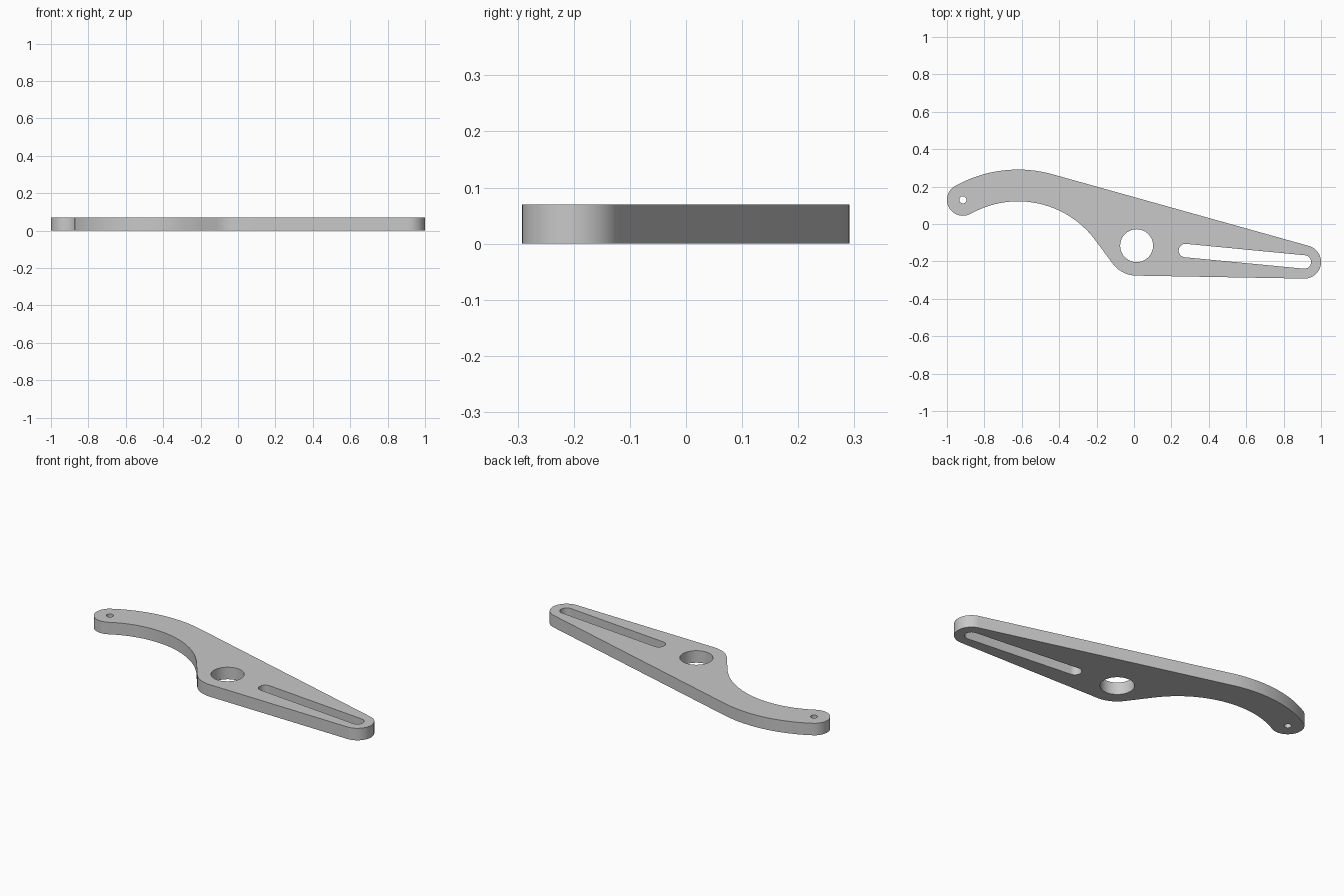
import bpy
from math import sin, cos, radians

cube = bpy.data.objects.get("Cube")
if cube:
    bpy.data.objects.remove(cube)

THICKNESS = 0.07


def arc(centre, radius, start, end, steps):
    """Points along an arc, angles in degrees."""
    angles = [radians(start + (end - start) * i / steps) for i in range(steps + 1)]
    return [(centre[0] + radius * cos(a), centre[1] + radius * sin(a)) for a in angles]


def circle(centre, radius, steps):
    return arc(centre, radius, 0, 360, steps)[:-1]


# Key centres of the lever
tip = (-0.915, 0.129)
bend = (-0.62, -0.394)
hub = (0.014, -0.116)
slot_start = (0.275, -0.142)
slot_end = (0.911, -0.203)

# Outer profile: round tip, curved back, round end, hub and concentric inner curve,
# joined by tangent straight edges
outline = (
    arc(tip, 0.085, 299.4, 119.4, 28)
    + arc(bend, 0.685, 119.4, 74.4, 32)
    + arc(slot_end, 0.089, 74.4, -91, 28)
    + arc(hub, 0.16, -91, -143.6, 16)
    + arc(bend, 0.515, 36.4, 119.4, 44)
)

# Openings: pivot bore, pin hole and long slot
slot = arc(slot_start, 0.036, 84.5, 264.5, 16) + arc(slot_end, 0.036, 264.5, 444.5, 16)
loops = [outline, circle(hub, 0.088, 48), circle(tip, 0.019, 24), slot]

# Filled flat curve, extruded to a plate
curve = bpy.data.curves.new("lever_plate", "CURVE")
curve.dimensions = "2D"
curve.fill_mode = "BOTH"
curve.extrude = THICKNESS / 2
for points in loops:
    spline = curve.splines.new("POLY")
    spline.points.add(len(points) - 1)
    for point, (x, y) in zip(spline.points, points):
        point.co = (x, y, 0, 1)
    spline.use_cyclic_u = True

lever = bpy.data.objects.new("lever_plate", curve)
bpy.context.collection.objects.link(lever)
lever.location.z = THICKNESS / 2

# Grey metal
metal = bpy.data.materials.new("grey_metal")
metal.use_nodes = True
grey = (0.58, 0.58, 0.58, 1)
metal.diffuse_color = grey
metal.node_tree.nodes["Principled BSDF"].inputs["Base Color"].default_value = grey
curve.materials.append(metal)

# Turn into a welded mesh with crisp rims and smooth walls
for other in bpy.context.selected_objects:
    other.select_set(False)
lever.select_set(True)
bpy.context.view_layer.objects.active = lever
bpy.ops.object.convert(target="MESH")
bpy.ops.object.mode_set(mode="EDIT")
bpy.ops.mesh.select_all(action="SELECT")
bpy.ops.mesh.remove_doubles(threshold=0.0005)
bpy.ops.mesh.normals_make_consistent(inside=False)
bpy.ops.object.mode_set(mode="OBJECT")
bpy.ops.object.shade_smooth_by_angle(angle=radians(30))
